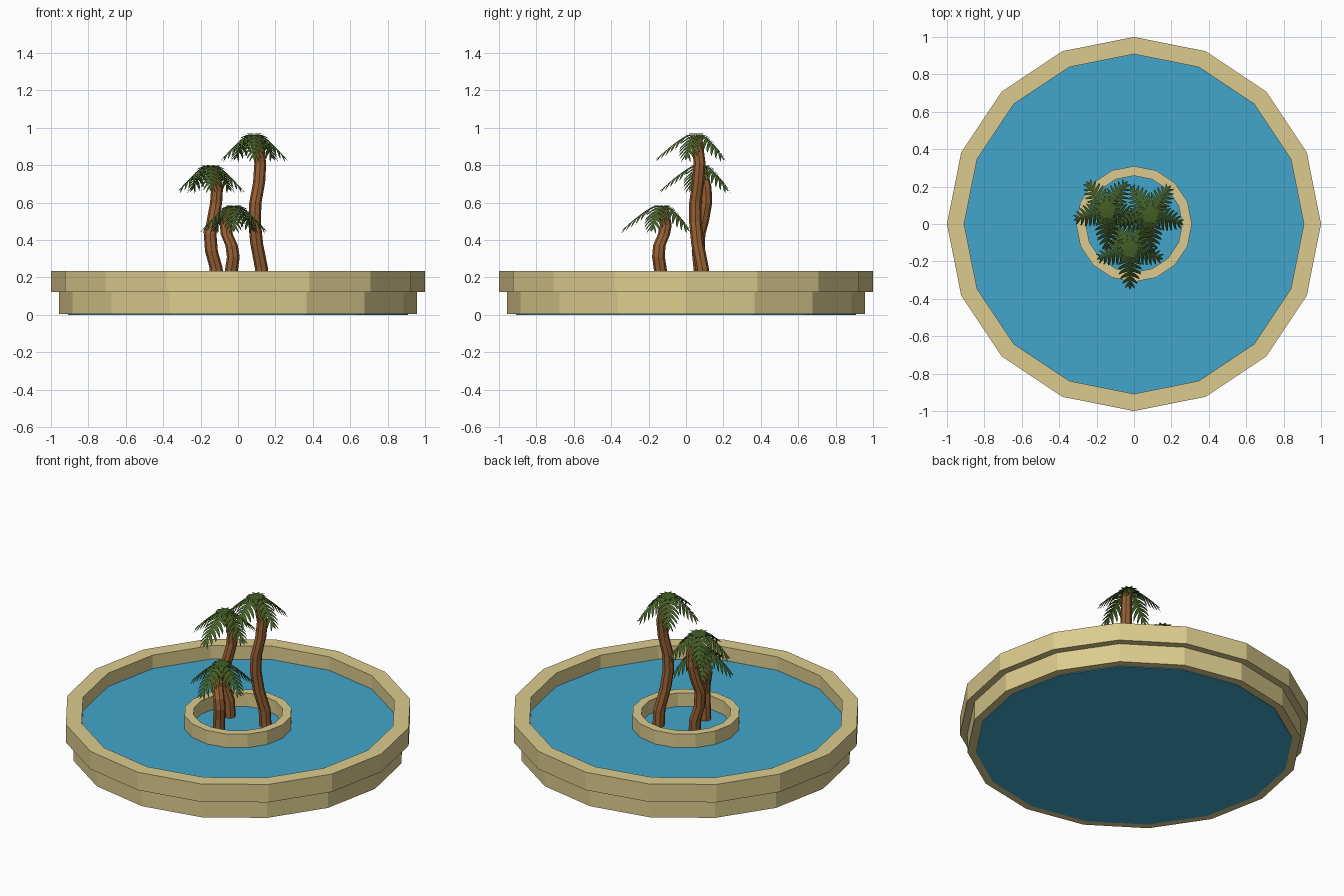
import bpy, bmesh, math
from mathutils import Vector

if "Cube" in bpy.data.objects:
    bpy.data.objects.remove(bpy.data.objects["Cube"])


def material(name, rgb):
    m = bpy.data.materials.new(name)
    m.diffuse_color = (*rgb, 1)
    m.use_nodes = True
    m.node_tree.nodes["Principled BSDF"].inputs["Base Color"].default_value = m.diffuse_color
    return m


SAND = material("sandstone", (0.72, 0.60, 0.27))
WATER = material("water", (0.055, 0.38, 0.60))
BARK = material("bark", (0.31, 0.12, 0.035))
LEAF = material("leaf", (0.055, 0.11, 0.018))


def finish(name, bm, mat, normals=True):
    if normals:
        bmesh.ops.recalc_face_normals(bm, faces=bm.faces)
    me = bpy.data.meshes.new(name)
    bm.to_mesh(me)
    bm.free()
    me.materials.append(mat)
    ob = bpy.data.objects.new(name, me)
    bpy.context.collection.objects.link(ob)
    return ob


def circle(bm, r, centre, sides):
    c = Vector(centre)
    return [bm.verts.new(c + Vector((r * math.cos(a), r * math.sin(a), 0)))
            for a in (2 * math.pi * i / sides for i in range(sides))]


def bridge(bm, a, b):
    n = len(a)
    for i in range(n):
        bm.faces.new((a[i], a[(i + 1) % n], b[(i + 1) % n], b[i]))


def ring(name, r_in, r_out, z0, z1, sides=16):
    bm = bmesh.new()
    loops = [circle(bm, r, (0, 0, z), sides)
             for r, z in ((r_in, z0), (r_out, z0), (r_out, z1), (r_in, z1))]
    for i in range(4):
        bridge(bm, loops[i], loops[(i + 1) % 4])
    return finish(name, bm, SAND)


# Stone basin, planter ring and water
ring("basin_base", 0.908, 0.957, 0.004, 0.122)
ring("basin_rim", 0.908, 1.0, 0.122, 0.235)
ring("planter_ring", 0.258, 0.31, 0.05, 0.235)
bm = bmesh.new()
low, high = circle(bm, 0.908, (0, 0, 0), 16), circle(bm, 0.908, (0, 0, 0.15), 16)
bridge(bm, low, high)
bm.faces.new(low)
bm.faces.new(high)
finish("water", bm, WATER)


def trunk(name, path, radius=0.033, sides=8):
    bm = bmesh.new()
    loops = [circle(bm, radius * (1.08 - 0.16 * i / (len(path) - 1)), p, sides)
             for i, p in enumerate(path)]
    for a, b in zip(loops, loops[1:]):
        bridge(bm, a, b)
    bm.faces.new(loops[0])
    bm.faces.new(loops[-1])
    return finish(name, bm, BARK)


def spine(r):
    # height of the frond's midrib: flat at the heart, then drooping
    return -0.125 * (max(r - 0.035, 0) / 0.165) ** 1.25


WIDTHS = (0.040, 0.054, 0.062, 0.064, 0.060, 0.052, 0.040, 0.026)


def frond(bm, angle, reach):
    ca, sa = math.cos(angle), math.sin(angle)

    def v(r, side, drop=0):
        z = spine(r) - drop
        r *= reach
        return bm.verts.new((r * ca - side * sa, r * sa + side * ca, z))

    n = len(WIDTHS)
    step = 0.19 / n
    for i, w in enumerate(WIDTHS):
        r0, r1 = i * step, (i + 1) * step
        droop = 0.55 * w * min(1, i / 3)
        lean = 0.018 + 0.008 * i / n
        for s in (-1, 1):
            # leaflet: joined at the midrib, narrow gap, pointed tip
            mid0 = v(r0 + 0.5 * lean, s * 0.5 * w, 0.3 * droop)
            mid1 = v(r1 + 0.5 * lean - 0.004, s * 0.5 * w, 0.3 * droop)
            f = [v(r0, 0), v(r1, 0), mid1, mid0]
            bm.faces.new(f if s < 0 else f[::-1])
            end0 = v(r0 + lean + 0.006, s * 0.92 * w, 0.8 * droop)
            end1 = v(r1 + lean - 0.005, s * w, droop)
            f = [mid0, mid1, end1, end0]
            bm.faces.new(f if s < 0 else f[::-1])
    # end leaflet
    r = n * step
    bm.faces.new((v(r, 0), v(r + 0.008, -0.008, 0.003), v(r + 0.026, 0), v(r + 0.008, 0.008, 0.003)))


def crown(name, centre):
    bm = bmesh.new()
    for k in range(5):
        frond(bm, math.radians(-90 + 72 * k), 1.03 if k == 0 else 0.87)
    # small flat leaves over the heart
    for k in range(10):
        a = math.radians(36 * k)
        u, t = Vector((math.cos(a), math.sin(a), 0)), Vector((-math.sin(a), math.cos(a), 0))
        up = Vector((0, 0, 0.004))
        bm.faces.new([bm.verts.new(p) for p in (
            up, u * 0.03 - t * 0.012 + up, u * 0.062, u * 0.03 + t * 0.012 + up)])
    ob = finish(name, bm, LEAF, normals=False)
    ob.location = centre
    return ob


# Three palms: swaying trunk path and crown centre
PALMS = {
    "tall": ([(0.13, 0.09, 0.12), (0.125, 0.087, 0.25), (0.10, 0.062, 0.38), (0.088, 0.05, 0.50),
              (0.093, 0.05, 0.60), (0.113, 0.065, 0.71), (0.119, 0.073, 0.81),
              (0.108, 0.062, 0.90), (0.09, 0.055, 0.955)], (0.087, 0.055, 0.965)),
    "middle": ([(-0.11, 0.075, 0.12), (-0.117, 0.075, 0.25), (-0.142, 0.065, 0.34),
                (-0.149, 0.07, 0.43), (-0.135, 0.09, 0.50), (-0.117, 0.108, 0.60),
                (-0.112, 0.105, 0.68), (-0.128, 0.09, 0.75), (-0.142, 0.08, 0.79)],
               (-0.145, 0.078, 0.798)),
    "short": ([(-0.04, -0.135, 0.12), (-0.035, -0.137, 0.24), (-0.025, -0.147, 0.31),
               (-0.034, -0.143, 0.37), (-0.06, -0.118, 0.43), (-0.065, -0.108, 0.48),
               (-0.045, -0.118, 0.54), (-0.025, -0.128, 0.575)], (-0.022, -0.13, 0.583)),
}
for name, (path, top) in PALMS.items():
    trunk(name + "_palm_trunk", path)
    crown(name + "_palm_crown", top)
